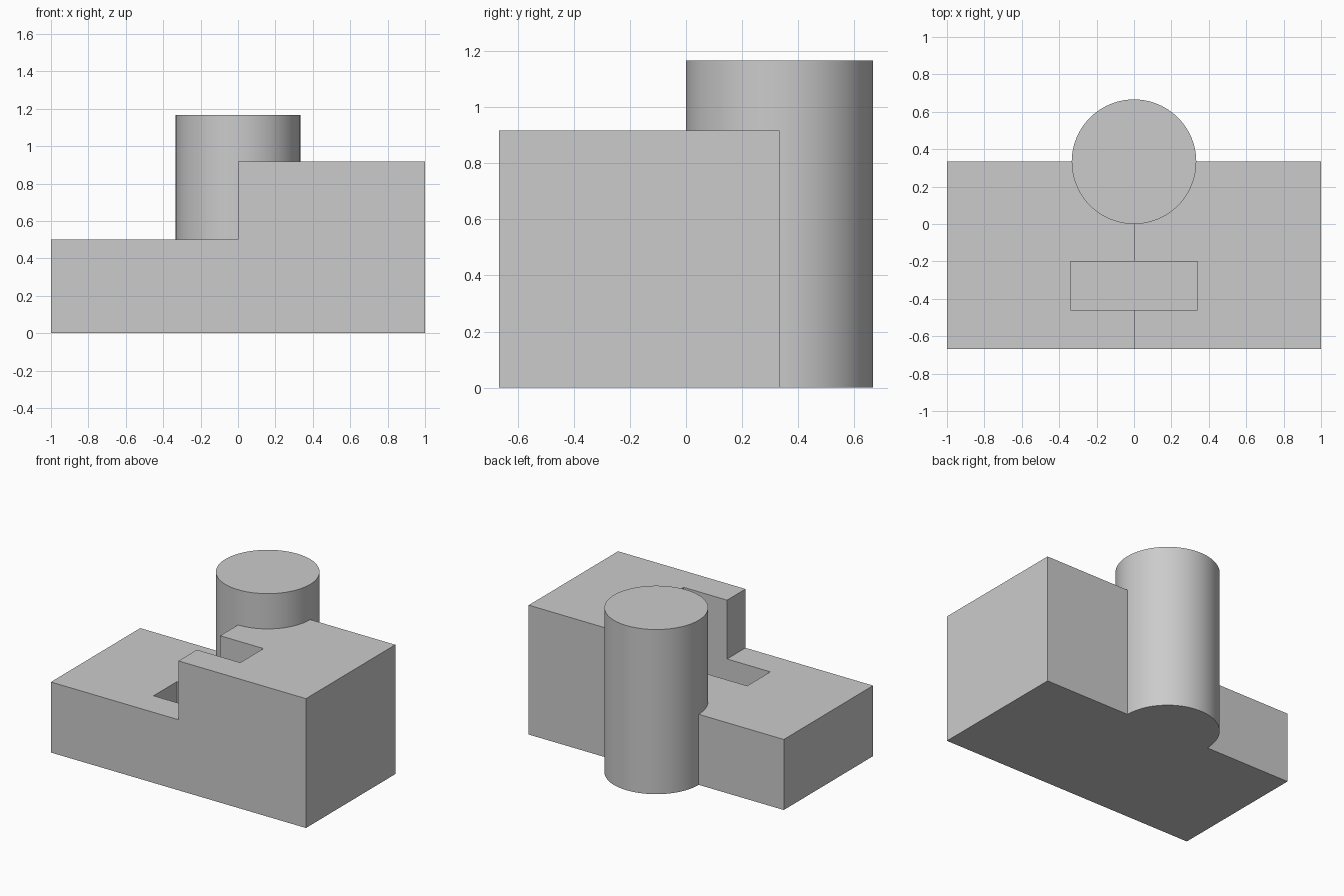
import bpy
import bmesh
import math

cube = bpy.data.objects.get("Cube")
if cube:
    bpy.data.objects.remove(cube, do_unlink=True)

grey = bpy.data.materials.new("plain_grey")
grey.use_nodes = True
grey.diffuse_color = (0.6, 0.6, 0.6, 1)
grey.node_tree.nodes["Principled BSDF"].inputs["Base Color"].default_value = (0.6, 0.6, 0.6, 1)


def extrude_profile(name, profile, direction):
    """Make a solid by sweeping a flat outline along a direction."""
    bm = bmesh.new()
    face = bm.faces.new([bm.verts.new(p) for p in profile])
    swept = bmesh.ops.extrude_face_region(bm, geom=[face])["geom"]
    verts = [g for g in swept if isinstance(g, bmesh.types.BMVert)]
    bmesh.ops.translate(bm, vec=direction, verts=verts)
    bmesh.ops.recalc_face_normals(bm, faces=bm.faces)
    mesh = bpy.data.meshes.new(name)
    bm.to_mesh(mesh)
    bm.free()
    mesh.materials.append(grey)
    obj = bpy.data.objects.new(name, mesh)
    bpy.context.collection.objects.link(obj)
    return obj


def combine(target, tool, operation):
    """Apply a boolean and discard its helper."""
    tool.hide_render = True
    mod = target.modifiers.new(tool.name, 'BOOLEAN')
    mod.operation = operation
    mod.solver = 'EXACT'
    mod.object = tool
    bpy.context.view_layer.objects.active = target
    bpy.ops.object.modifier_apply(modifier=mod.name)
    bpy.data.objects.remove(tool, do_unlink=True)


# Stepped block: low on the right, high on the left
front, depth = -0.667, 1.0
low, high, post_top = 0.5, 0.917, 1.167
outline = [(-1, 0), (1, 0), (1, high), (0, high), (0, low), (-1, low)]
body = extrude_profile("stepped_block", [(x, front, z) for x, z in outline], (0, depth, 0))

# Blind rectangular pocket across the step
pocket_outline = [(-0.34, -0.46), (0.34, -0.46), (0.34, -0.2), (-0.34, -0.2)]
pocket = extrude_profile("pocket", [(x, y, 0.2) for x, y in pocket_outline], (0, 0, 1))
combine(body, pocket, 'DIFFERENCE')

# Round post centred on the back face
radius, sides = 0.333, 96
ring = [(radius * math.cos(a), radius + radius * math.sin(a), 0)
        for a in (math.tau * i / sides for i in range(sides))]
post = extrude_profile("round_post", ring, (0, 0, post_top))
combine(body, post, 'UNION')

# Smooth the round wall, keep the corners crisp
bpy.ops.object.select_all(action='DESELECT')
body.select_set(True)
bpy.context.view_layer.objects.active = body
bpy.ops.object.shade_smooth_by_angle(angle=math.radians(30))
